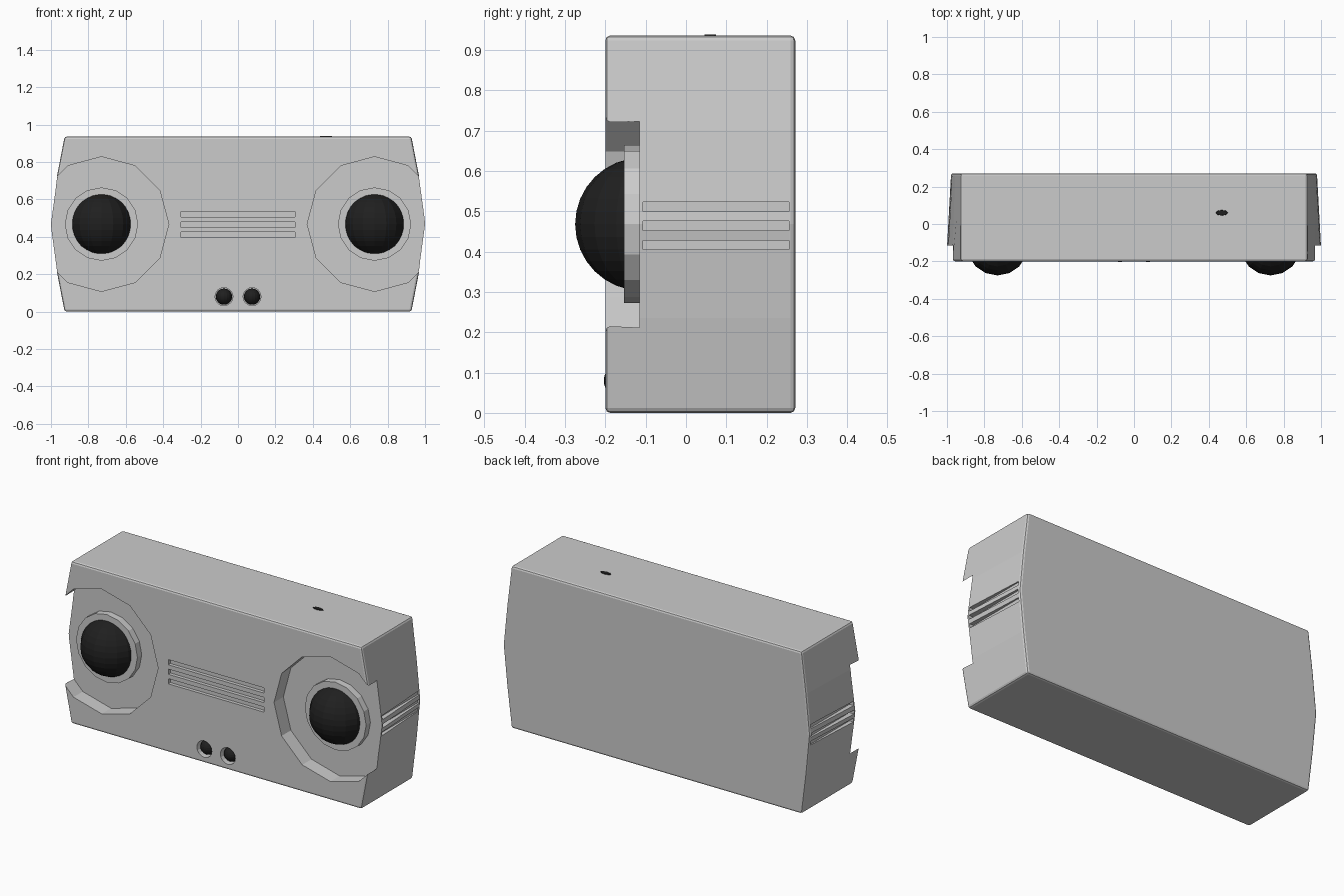
import bpy, bmesh, math
from mathutils import Matrix, Vector

if "Cube" in bpy.data.objects:
    bpy.data.objects.remove(bpy.data.objects["Cube"])


def material(name, value):
    m = bpy.data.materials.new(name)
    m.diffuse_color = (value, value, value, 1)
    m.use_nodes = True
    m.node_tree.nodes["Principled BSDF"].inputs["Base Color"].default_value = m.diffuse_color
    return m


GREY = material("light grey", 0.6)
BLACK = material("black", 0.014)
ZC = 0.468          # height of the middle line
EYE_X = 0.73
FRONT, BACK = -0.2, 0.271


def make_object(name, bm, mat):
    bmesh.ops.recalc_face_normals(bm, faces=bm.faces)
    me = bpy.data.meshes.new(name)
    bm.to_mesh(me)
    bm.free()
    me.materials.append(mat)
    ob = bpy.data.objects.new(name, me)
    bpy.context.collection.objects.link(ob)
    return ob


def add_box(bm, x0, x1, y0, y1, z0, z1):
    size = Matrix.Diagonal((x1 - x0, y1 - y0, z1 - z0, 1))
    mid = Matrix.Translation(((x0 + x1) / 2, (y0 + y1) / 2, (z0 + z1) / 2))
    bmesh.ops.create_cube(bm, size=1, matrix=mid @ size)


def add_disc(bm, x, z, r, y0, y1, sides):
    """Prism along y with a vertex pointing straight up."""
    loops = []
    for y in (y0, y1):
        loops.append([bm.verts.new((x + r * math.cos(math.tau * i / sides), y,
                                    z + r * math.sin(math.tau * i / sides)))
                      for i in range(sides)])
    bridge(bm, *loops)


def bridge(bm, a, b):
    n = len(a)
    for i in range(n):
        bm.faces.new((a[i], a[(i + 1) % n], b[(i + 1) % n], b[i]))
    bm.faces.new(a)
    bm.faces.new(b[::-1])


# body: bulging hexagon outline, slightly narrower at the back
bm = bmesh.new()
loops = []
for y, mid, apex in ((FRONT, 0.973, 1.005), (BACK, 0.956, 0.979)):
    half = [(0.927, 0.0), (mid, 0.235), (apex, ZC), (mid, 0.70), (0.927, 2 * ZC)]
    outline = half + [(-x, z) for x, z in reversed(half)]
    loops.append([bm.verts.new((x, y, z)) for x, z in outline])
bridge(bm, *loops)
body = make_object("body", bm, GREY)
bevel = body.modifiers.new("soft edges", 'BEVEL')
bevel.width = 0.012
bevel.segments = 2
bevel.limit_method = 'ANGLE'
bevel.angle_limit = math.radians(40)

# cutter: eye recesses, grille slots, side slots and sensor holes
bm = bmesh.new()
for s in (-1, 1):
    add_disc(bm, s * EYE_X, ZC, 0.36, -0.4, -0.115, 12)
    add_disc(bm, s * 0.075, 0.08, 0.048, -0.3, -0.14, 16)
    for k in (-1, 0, 1):
        zs = 0.464 + k * 0.0475
        a, b = sorted((s * 0.968, s * 1.1))
        add_box(bm, a, b, -0.107, 0.256, zs - 0.0115, zs + 0.0115)
for k in (-1, 0, 1):
    zs = 0.465 + k * 0.055
    add_box(bm, -0.305, 0.305, -0.3, -0.18, zs - 0.015, zs + 0.015)
cutter = make_object("body_cutter", bm, GREY)
cutter.hide_render = True
cutter.hide_viewport = True
cutter.display_type = 'WIRE'
cut = body.modifiers.new("recesses", 'BOOLEAN')
cut.operation = 'DIFFERENCE'
cut.solver = 'EXACT'
cut.object = cutter


def ball(name, x, y, z, r, u, v):
    bm = bmesh.new()
    bmesh.ops.create_uvsphere(bm, u_segments=u, v_segments=v, radius=r,
                              matrix=Matrix.Translation(Vector((x, y, z))))
    return make_object(name, bm, BLACK)


# eyes with their mounting rings, and the small sensors
for side, s in (("left", -1), ("right", 1)):
    bm = bmesh.new()
    add_disc(bm, s * EYE_X, ZC, 0.196, -0.154, -0.11, 16)
    make_object(side + "_eye_ring", bm, GREY)
    ball(side + "_eye", s * EYE_X, -0.11, ZC, 0.165, 16, 16)
    ball(side + "_sensor", s * 0.075, -0.161, 0.08, 0.043, 16, 12)

# small dark button on the top
bm = bmesh.new()
bmesh.ops.create_cone(bm, cap_ends=True, segments=8, radius1=0.036, radius2=0.03, depth=0.006,
                      matrix=Matrix.Translation((0.47, 0.06, 2 * ZC)) @ Matrix.Diagonal((1, 0.45, 1, 1)))
make_object("top_button", bm, BLACK)
